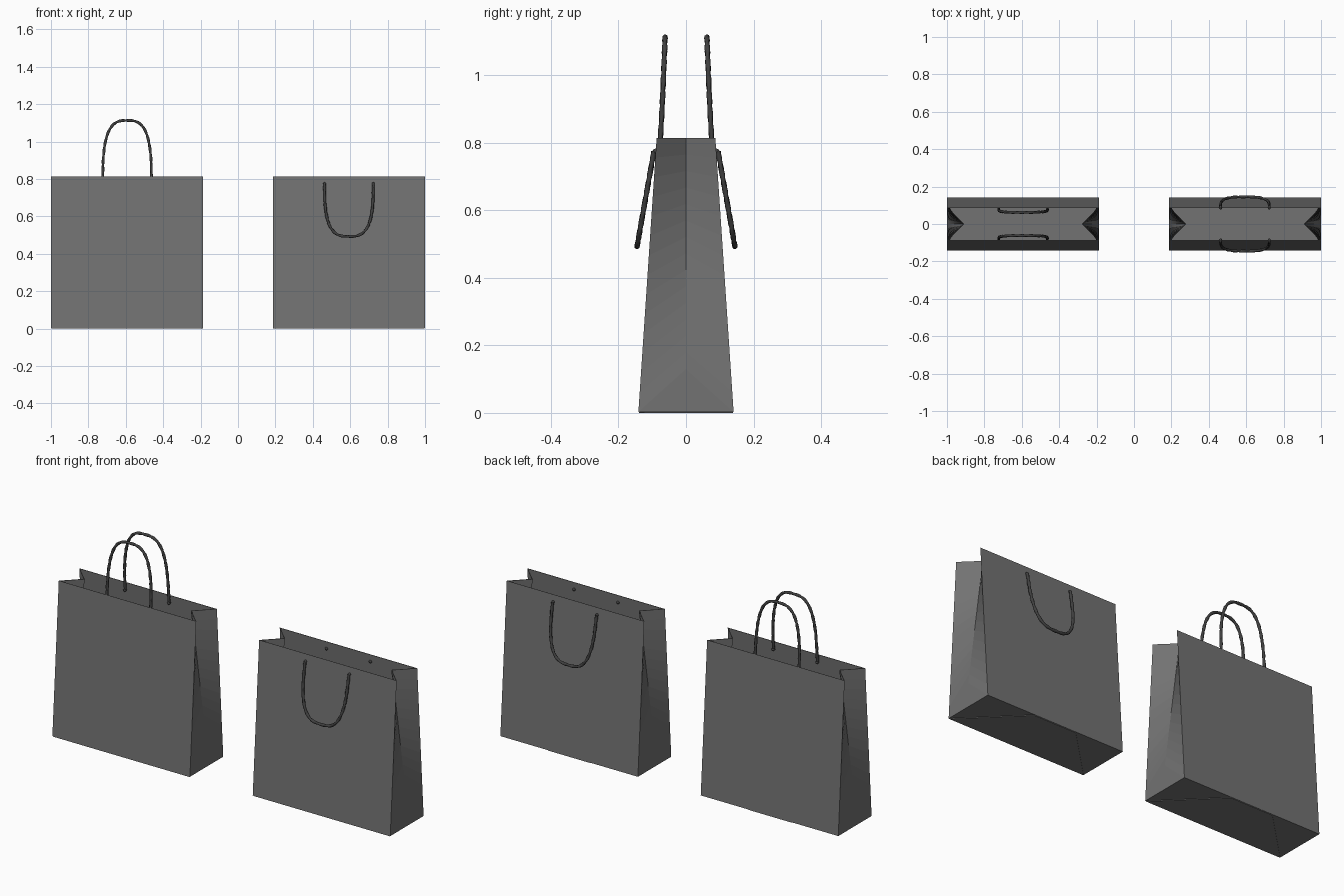
import bpy, bmesh, math
from mathutils import Vector

if "Cube" in bpy.data.objects:
    bpy.data.objects.remove(bpy.data.objects["Cube"])

HALF_W, BASE_Y, TOP_Y, H = 0.407, 0.141, 0.087, 0.814
BASE_Z, APEX_Z, FOLD = 0.003, 0.13, 0.088
HOLE_X, HOLE_Z, ROPE = 0.13, 0.775, 0.0072


def dark(name, grey):
    m = bpy.data.materials.new(name)
    m.diffuse_color = (grey, grey, grey, 1)
    m.use_nodes = True
    m.node_tree.nodes["Principled BSDF"].inputs["Base Color"].default_value = m.diffuse_color
    return m


PAPER, CORD = dark("dark_paper", 0.17), dark("black_cord", 0.05)


def to_object(bm, name, mat, smooth_angle=None):
    bmesh.ops.recalc_face_normals(bm, faces=bm.faces)
    me = bpy.data.meshes.new(name)
    bm.to_mesh(me)
    bm.free()
    me.materials.append(mat)
    ob = bpy.data.objects.new(name, me)
    bpy.context.collection.objects.link(ob)
    if smooth_angle:
        bpy.context.view_layer.objects.active = ob
        ob.select_set(True)
        bpy.ops.object.shade_smooth_by_angle(angle=math.radians(smooth_angle))
        ob.select_set(False)
    return ob


# Open paper bag with tapered panels and inward-folded gussets
def bag_body(name, cx, rows=14):
    bm = bmesh.new()
    edge, fold = {}, {}
    for sx in (-1, 1):
        x = cx + sx * HALF_W
        for i in range(rows + 1):
            t = i / rows
            for sy in (-1, 1):
                edge[sx, sy, i] = bm.verts.new(
                    (x, sy * (BASE_Y + (TOP_Y - BASE_Y) * t), BASE_Z + (H - BASE_Z) * t))
            fold[sx, i] = bm.verts.new((x - sx * FOLD * t, 0, APEX_Z + (H - APEX_Z) * t))
    bm.faces.new([edge[-1, -1, 0], edge[-1, 1, 0], edge[1, 1, 0], edge[1, -1, 0]])
    for s in (-1, 1):
        bm.faces.new([edge[s, -1, 0], edge[s, 1, 0], fold[s, 0]])
        for i in range(rows):
            bm.faces.new([edge[-1, s, i], edge[1, s, i], edge[1, s, i + 1], edge[-1, s, i + 1]])
            for sy in (-1, 1):
                bm.faces.new([edge[s, sy, i], fold[s, i], fold[s, i + 1], edge[s, sy, i + 1]])
    ob = to_object(bm, name, PAPER)
    sol = ob.modifiers.new("paper", 'SOLIDIFY')
    sol.thickness, sol.offset = 0.005, -1


# Glued trapezoid flap under the base
def base_flap(name, cx):
    bm = bmesh.new()
    lo, hi = HALF_W - 0.002, HALF_W - 2 * BASE_Y
    y = BASE_Y - 0.002
    f = bm.faces.new([bm.verts.new((cx + px, py, 0)) for px, py in
                      ((-lo, -y), (lo, -y), (hi, y), (-hi, y))])
    ext = bmesh.ops.extrude_face_region(bm, geom=[f])['geom']
    bmesh.ops.translate(bm, vec=(0, 0, BASE_Z),
                        verts=[e for e in ext if isinstance(e, bmesh.types.BMVert)])
    bmesh.ops.contextual_create(bm, geom=[e for e in bm.edges if e.is_boundary])
    to_object(bm, name, PAPER)


# Two-strand twisted cord swept along a rounded arch, with knots at the holes
def handle(name, cx, side, rise, y0, y1, power, knot_y):
    n, ring, steps = 3.0, 10, 170
    pts = []
    for i in range(steps + 1):
        a = math.pi * i / steps
        c, s = math.cos(a), max(math.sin(a), 0)
        k = s ** (2 / n)
        x = -math.copysign(abs(c) ** (2 / n), c) * HOLE_X
        pts.append(Vector((cx + x, side * (y0 + (y1 - y0) * k ** power),
                           HOLE_Z + rise * k)))
    bm = bmesh.new()
    rings, dist = [], 0
    for i, p in enumerate(pts):
        t = (pts[min(i + 1, steps)] - pts[max(i - 1, 0)]).normalized()
        u = Vector((0, 1, 0))
        u = (u - t * u.dot(t)).normalized()
        w = t.cross(u)
        dist += (p - pts[max(i - 1, 0)]).length
        loop = []
        for j in range(ring):
            a = math.tau * j / ring
            r = ROPE * (1 + 0.14 * math.cos(2 * a - math.tau * dist / 0.05))
            loop.append(bm.verts.new(p + u * r * math.cos(a) + w * r * math.sin(a)))
        rings.append(loop)
    for r0, r1 in zip(rings, rings[1:]):
        for j in range(ring):
            k = (j + 1) % ring
            bm.faces.new([r0[j], r0[k], r1[k], r1[j]])
    bm.faces.new(rings[0])
    bm.faces.new(rings[-1])
    for sx in (-1, 1):
        geo = bmesh.ops.create_uvsphere(bm, u_segments=12, v_segments=8, radius=0.008)
        bmesh.ops.scale(bm, vec=(1, 1.4, 1), verts=geo['verts'])
        bmesh.ops.translate(bm, vec=(cx + sx * HOLE_X, side * knot_y, HOLE_Z),
                            verts=geo['verts'])
    to_object(bm, name, CORD, 60)


# Left bag has raised handles, right bag has hanging handles
for label, cx, raised in (("left", -0.593, True), ("right", 0.593, False)):
    bag_body(label + "_bag_body", cx)
    base_flap(label + "_base_flap", cx)
    for face, side in (("front", -1), ("back", 1)):
        name = f"{label}_{face}_handle"
        if raised:
            handle(name, cx, side, 0.338, 0.080, 0.062, 0.7, 0.077)
        else:
            handle(name, cx, side, -0.282, 0.095, 0.145, 1.0, 0.088)
